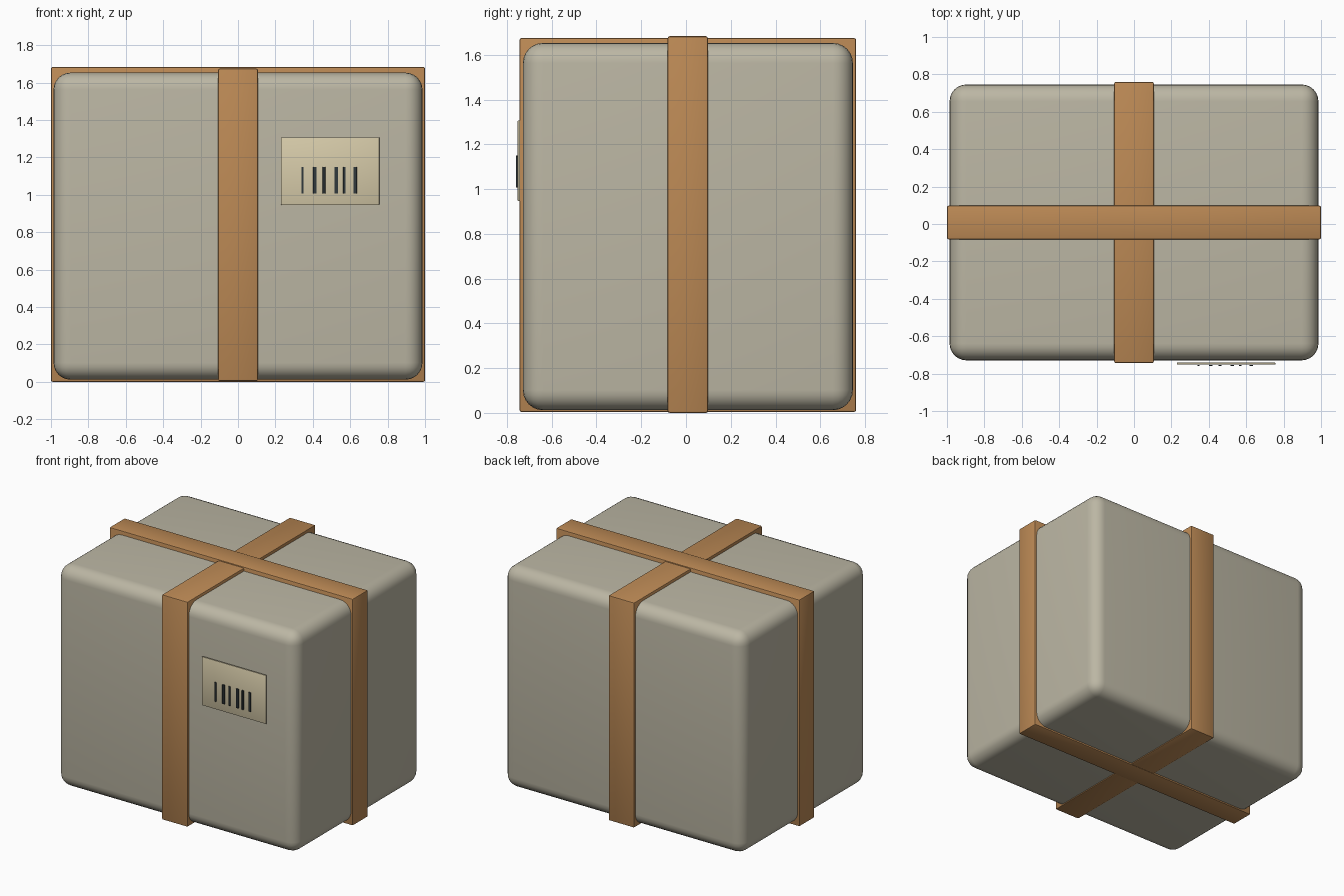
import bpy, math

if "Cube" in bpy.data.objects:
    bpy.data.objects.remove(bpy.data.objects["Cube"])


def material(name, rgb):
    m = bpy.data.materials.new(name)
    m.diffuse_color = (*rgb, 1)
    m.use_nodes = True
    m.node_tree.nodes["Principled BSDF"].inputs["Base Color"].default_value = m.diffuse_color
    return m


def box(name, lo, hi, mat, bevel, segments):
    """Bevelled box between two opposite corners."""
    bpy.ops.mesh.primitive_cube_add(
        size=1, location=[(a + b) / 2 for a, b in zip(lo, hi)])
    ob = bpy.context.object
    ob.name = name
    ob.scale = [b - a for a, b in zip(lo, hi)]
    bpy.ops.object.transform_apply(location=False, rotation=False, scale=True)
    mod = ob.modifiers.new("bevel", 'BEVEL')
    mod.width = bevel
    mod.segments = segments
    ob.data.materials.append(mat)
    bpy.ops.object.modifier_apply(modifier=mod.name)
    bpy.ops.object.shade_smooth_by_angle(angle=math.radians(35))
    return ob


card = material("card", (0.50, 0.47, 0.37))
tape = material("tape", (0.50, 0.25, 0.09))
paper = material("paper", (0.68, 0.60, 0.40))
ink = material("ink", (0.03, 0.04, 0.045))

# Rounded parcel body
box("parcel_body", (-0.986, -0.729, 0.012), (0.986, 0.746, 1.653), card, 0.09, 6)

# Crossing straps wrapped all the way round
box("strap_sideways", (-1, -0.082, 0), (1, 0.098, 1.683), tape, 0.009, 2)
box("strap_lengthways", (-0.106, -0.744, 0.004), (0.106, 0.76, 1.675), tape, 0.009, 2)

# Shipping label on the front
box("label", (0.23, -0.752, 0.946), (0.756, -0.741, 1.307), paper, 0.003, 2)

# Label bars: centre x and width
bars = [(0.345, 0.013), (0.411, 0.018), (0.46, 0.014),
        (0.525, 0.019), (0.569, 0.014), (0.626, 0.018)]
for i, (x, w) in enumerate(bars):
    box(f"label_bar_{i + 1}", (x - w / 2, -0.760, 1.006),
        (x + w / 2, -0.753, 1.149), ink, 0.001, 1)
